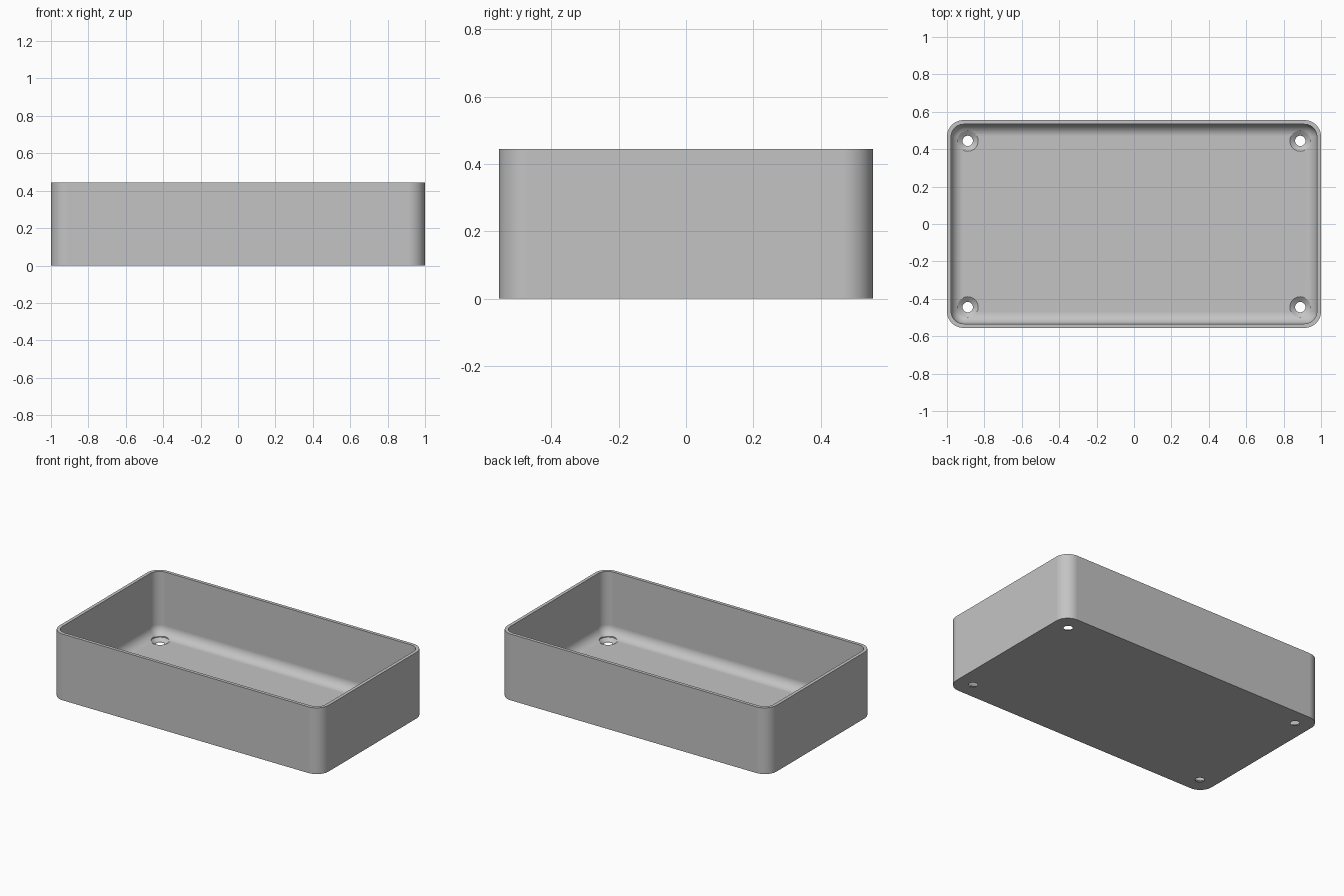
import bpy, bmesh
from math import sin, cos, pi

old = bpy.data.objects.get("Cube")
if old:
    bpy.data.objects.remove(old)

U = 2 / 90                     # one design unit: the box is 90 x 50 x 20
HALF_X, HALF_Y, HEIGHT = 45 * U, 25 * U, 20 * U
WALL, FLOOR = U, U
CORNER = 4 * U                 # outer corner radius
FILLET = 2.9 * U               # radius between inner wall and floor
ARC = 10                       # segments per quarter turn

grey = bpy.data.materials.new("plain grey")
grey.use_nodes = True
color = (0.55, 0.55, 0.55, 1)
grey.diffuse_color = color
grey.node_tree.nodes["Principled BSDF"].inputs["Base Color"].default_value = color


def rounded_ring(bm, inset, z):
    """Rounded rectangle of vertices, shrunk evenly by inset."""
    r = CORNER - inset
    cx, cy = HALF_X - CORNER, HALF_Y - CORNER
    ring = []
    for k, (sx, sy) in enumerate([(1, 1), (-1, 1), (-1, -1), (1, -1)]):
        for i in range(ARC + 1):
            a = (k + i / ARC) * pi / 2
            ring.append(bm.verts.new((sx * cx + r * cos(a), sy * cy + r * sin(a), z)))
    return ring


def circle_ring(bm, x, y, r, z, n=40):
    return [bm.verts.new((x + r * cos(2 * pi * i / n), y + r * sin(2 * pi * i / n), z))
            for i in range(n)]


def loft(bm, rings):
    """Closed solid through a stack of rings."""
    for a, b in zip(rings, rings[1:]):
        n = len(a)
        for i in range(n):
            j = (i + 1) % n
            bm.faces.new((a[i], a[j], b[j], b[i]))
    bm.faces.new(rings[0])
    bm.faces.new(rings[-1])


def finish(bm, name):
    bmesh.ops.recalc_face_normals(bm, faces=bm.faces)
    mesh = bpy.data.meshes.new(name)
    bm.to_mesh(mesh)
    bm.free()
    mesh.materials.append(grey)
    obj = bpy.data.objects.new(name, mesh)
    bpy.context.collection.objects.link(obj)
    return obj


# Open tray: outer wall, rim, inner wall, fillet and floor
bm = bmesh.new()
profile = [(0, 0), (0, HEIGHT), (WALL, HEIGHT)]
for i in range(ARC + 1):
    a = i / ARC * pi / 2
    profile.append((WALL + FILLET * (1 - cos(a)), FLOOR + FILLET * (1 - sin(a))))
loft(bm, [rounded_ring(bm, inset, z) for inset, z in profile])
tray = finish(bm, "tray")

# Countersunk screw holes in the four corners
bm = bmesh.new()
small, large = 1.25 * U, 2.5 * U
for sx in (-1, 1):
    for sy in (-1, 1):
        steps = [(small, -U), (small, 0.1 * U), (large, FLOOR), (large, 4.5 * U)]
        loft(bm, [circle_ring(bm, sx * 40 * U, sy * 20 * U, r, z) for r, z in steps])
cutter = finish(bm, "hole_cutter")
cutter.hide_render = True

cut = tray.modifiers.new("screw holes", "BOOLEAN")
cut.operation = "DIFFERENCE"
cut.solver = "EXACT"
cut.object = cutter
bpy.ops.object.select_all(action="DESELECT")
tray.select_set(True)
bpy.context.view_layer.objects.active = tray
bpy.ops.object.modifier_apply(modifier=cut.name)
bpy.data.objects.remove(cutter)

# Smooth rounded surfaces, crisp rims, even shading on the flats
bpy.ops.object.shade_smooth_by_angle(angle=pi / 6)
weighted = tray.modifiers.new("flat shading", "WEIGHTED_NORMAL")
weighted.keep_sharp = True
